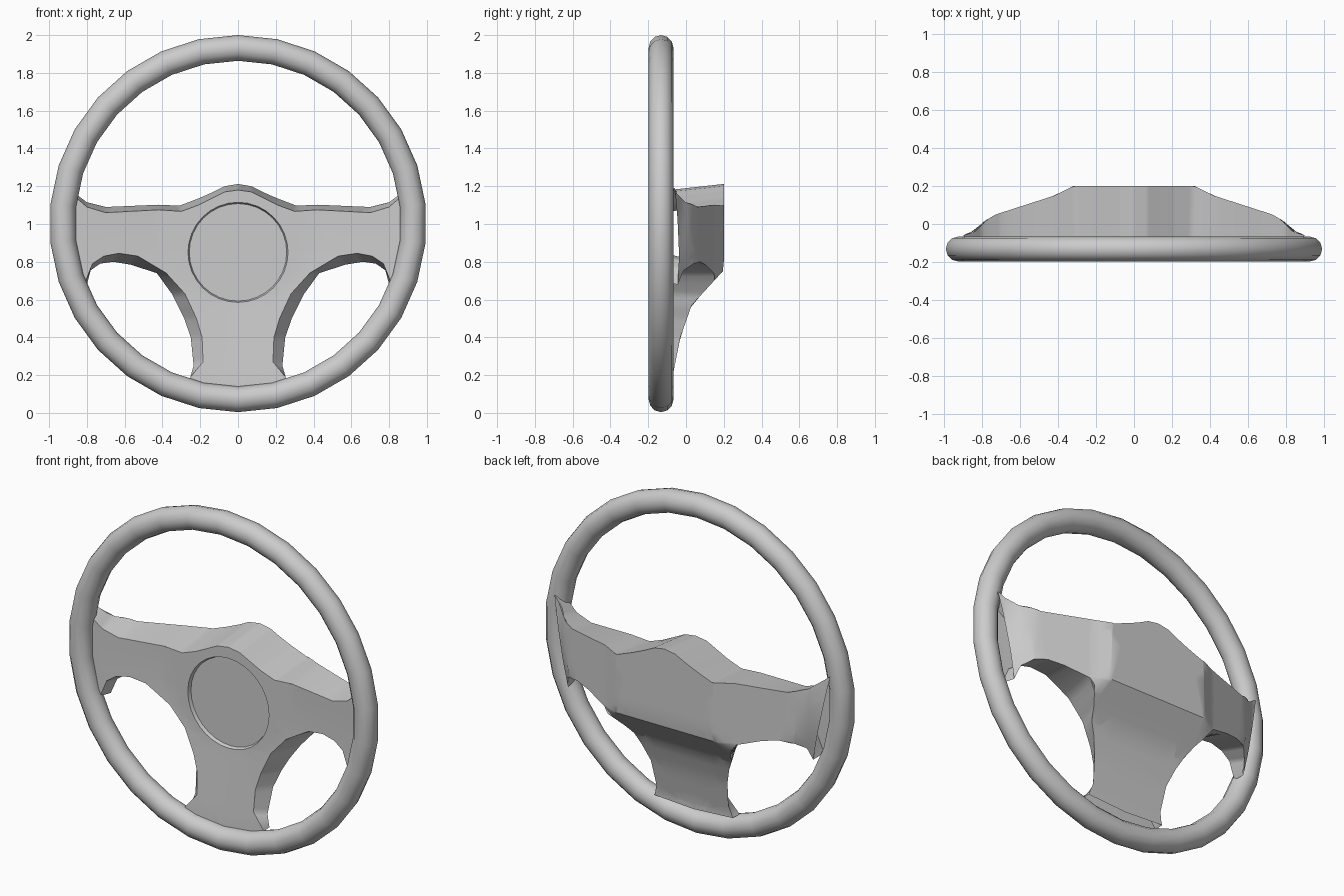
import bpy, bmesh
from math import sin, cos, pi, hypot
from mathutils import Vector

if "Cube" in bpy.data.objects:
    bpy.data.objects.remove(bpy.data.objects["Cube"])

CZ = 1.002  # height of the rim centre


def interp(knots, t):
    if t <= knots[0][0]:
        return knots[0][1]
    for (a, va), (b, vb) in zip(knots, knots[1:]):
        if t <= b:
            return va + (vb - va) * (t - a) / (b - a)
    return knots[-1][1]


def front_y(x, z):
    return interp([(0.42, -0.09), (0.86, -0.13)], hypot(x, z - CZ))


def back_y(x, z):
    across = interp([(0.32, 0.2), (0.42, 0.15), (0.73, 0.05), (0.9, -0.05)], abs(x))
    down = interp([(0.2, -0.07), (0.4, -0.03), (0.57, 0.03), (0.75, 0.195), (0.8, 0.2)], z)
    edge = interp([(0.6, 0.25), (0.74, 0.06), (0.85, -0.04), (0.92, -0.06)], hypot(x, z - CZ))
    return min(across, down, edge)


def finish(name, bm, mirror=True, angle=35):
    me = bpy.data.meshes.new(name)
    bm.to_mesh(me)
    bm.free()
    ob = bpy.data.objects.new(name, me)
    bpy.context.collection.objects.link(ob)
    if mirror:
        mod = ob.modifiers.new("mirror", 'MIRROR')
        mod.merge_threshold = 0.0005
    bpy.ops.object.select_all(action='DESELECT')
    ob.select_set(True)
    bpy.context.view_layer.objects.active = ob
    bpy.ops.object.shade_smooth_by_angle(angle=angle * pi / 180)
    return ob


def sheet(name, outline, depth, facing):
    """Fill a half outline, slice it into a grid and bend it along y."""
    bm = bmesh.new()
    bm.faces.new([bm.verts.new((x, 0, z)) for x, z in outline])
    bm.normal_update()
    bmesh.ops.triangulate(bm, faces=bm.faces[:])
    cuts = [((i * 0.06 + 0.02, 0, 0), (1, 0, 0)) for i in range(15)]
    cuts += [((0, 0, 0.2 + i * 0.06), (0, 0, 1)) for i in range(17)]
    cuts += [((0.32, 0, 0), (1, 0, 0)), ((0, 0, 0.75), (0, 0, 1))]
    for co, no in cuts:
        bmesh.ops.bisect_plane(bm, geom=bm.verts[:] + bm.edges[:] + bm.faces[:],
                               plane_co=co, plane_no=no, dist=1e-5)
    bm.normal_update()
    flip = [f for f in bm.faces if f.normal.y * facing < 0]
    bmesh.ops.reverse_faces(bm, faces=flip)
    for v in bm.verts:
        v.co.y = depth(v.co.x, v.co.z)
    finish(name, bm)


def wall(name, front, back):
    """Strip joining a front outline to the matching back outline."""
    bm = bmesh.new()
    rows = []
    steps = 6
    for i in range((len(front) - 1) * steps + 1):
        k = min(i // steps, len(front) - 2)
        t = i / steps - k
        row = []
        for line, depth in ((front, front_y), (back, back_y)):
            p = Vector(line[k]).lerp(Vector(line[k + 1]), t)
            row.append(bm.verts.new((p.x, depth(p.x, p.y), p.y)))
        rows.append(row)
    for a, b in zip(rows, rows[1:]):
        bm.faces.new((a[0], b[0], b[1], a[1]))
    finish(name, bm)


# Rim: 30-sided ring with a vertex at the top
bm = bmesh.new()
N, M = 30, 12
rings = []
for i in range(N):
    a = 2 * pi * i / N
    ring = []
    for j in range(M):
        b = 2 * pi * j / M
        r = 0.930 + 0.068 * cos(b)
        ring.append(bm.verts.new((r * sin(a), -0.132 + 0.066 * sin(b), CZ + r * cos(a))))
    rings.append(ring)
for i in range(N):
    p, q = rings[i], rings[(i + 1) % N]
    for j in range(M):
        k = (j + 1) % M
        bm.faces.new((p[j], p[k], q[k], q[j]))
bmesh.ops.recalc_face_normals(bm, faces=bm.faces[:])
finish("rim", bm, mirror=False, angle=60)

# Half outlines (x, z) of the three-spoke centre, front and back
top_front = [(0, 1.18), (0.07, 1.17), (0.13, 1.14), (0.21, 1.10), (0.3, 1.067),
             (0.42, 1.075), (0.7, 1.06), (0.8, 1.09), (0.87, 1.15)]
top_back = [(0, 1.212), (0.07, 1.20), (0.13, 1.17), (0.21, 1.135), (0.31, 1.097),
            (0.42, 1.102), (0.7, 1.09), (0.8, 1.115), (0.9, 1.19)]
low_front = [(0.81, 0.69), (0.77, 0.79), (0.71, 0.83), (0.63, 0.845), (0.53, 0.83), (0.38, 0.74),
             (0.28, 0.63), (0.22, 0.5), (0.19, 0.4), (0.185, 0.27), (0.26, 0.18)]
low_back = [(0.8, 0.68), (0.78, 0.755), (0.73, 0.79), (0.66, 0.80), (0.57, 0.785), (0.43, 0.74),
            (0.35, 0.63), (0.285, 0.5), (0.25, 0.4), (0.235, 0.25), (0.255, 0.18)]

# Circular opening for the horn pad
R, HZ = 0.265, 0.85
arc = [(R * sin(pi * i / 16), HZ - R * cos(pi * i / 16)) for i in range(17)]
arc[0], arc[-1] = (0, HZ - R), (0, HZ + R)

rim_end = [(0.88, 1.05), (0.88, 0.9), (0.85, 0.77)]  # front face tucks into the rim
sheet("spoke_front", top_front + rim_end + low_front + [(0.2, 0.13), (0, 0.11)] + arc, front_y, -1)
sheet("spoke_back", top_back + low_back + [(0, 0.165)], back_y, 1)
wall("spoke_top_wall", top_front, top_back)
wall("spoke_opening_wall", low_front, low_back)

# Recessed horn pad with its short surrounding wall
bm = bmesh.new()
loops = [[bm.verts.new((r * sin(2 * pi * i / 32), y, HZ + r * cos(2 * pi * i / 32)))
          for i in range(32)] for r, y in ((R, -0.09), (0.258, -0.07))]
for i in range(32):
    j = (i + 1) % 32
    bm.faces.new((loops[0][i], loops[0][j], loops[1][j], loops[1][i]))
pad = bm.faces.new(loops[1])
bm.normal_update()
if pad.normal.y > 0:
    bmesh.ops.reverse_faces(bm, faces=bm.faces[:])
finish("horn_pad", bm, mirror=False)
